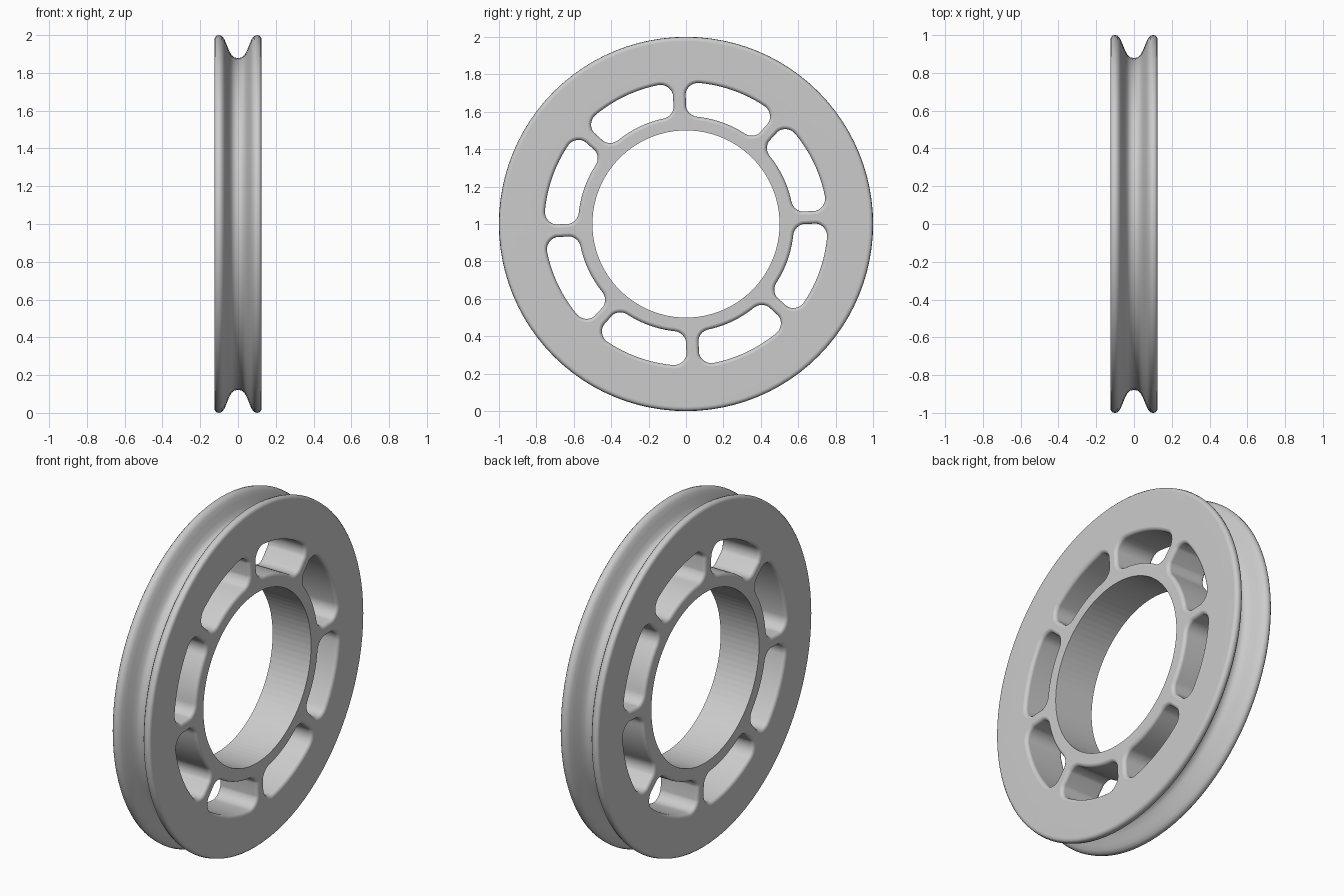
import bpy, bmesh
from math import sin, cos, asin, pi, radians, hypot
from mathutils import Matrix, Vector

if "Cube" in bpy.data.objects:
    bpy.data.objects.remove(bpy.data.objects["Cube"])

HALF = 0.125       # half of the wheel's width
BORE = 0.5
SLOTS = 8
SPOKE_TURN = radians(3)
SPOKE_HALF = 0.0325
CORNER = 0.068     # corner radius of a slot
FILLET = 0.02      # rounding where a slot meets the flat faces
R_IN, R_OUT = 0.576, 0.757


def make_object(name, bm):
    bmesh.ops.recalc_face_normals(bm, faces=bm.faces[:])
    mesh = bpy.data.meshes.new(name)
    bm.to_mesh(mesh)
    bm.free()
    obj = bpy.data.objects.new(name, mesh)
    bpy.context.collection.objects.link(obj)
    return obj


def bridge(bm, rings):
    for a, b in zip(rings, rings[1:]):
        for i in range(len(a)):
            j = (i + 1) % len(a)
            bm.faces.new((a[i], a[j], b[j], b[i]))


# Grooved wheel: closed cross-section (x, radius) turned around the x axis
half_groove = [(0.02, 0.882), (0.035, 0.895), (0.048, 0.92), (0.062, 0.955),
               (0.073, 0.98), (0.085, 0.995), (0.1, 1.0), (0.114, 0.997),
               (0.122, 0.989), (HALF, 0.976)]
right = half_groove + [(HALF, BORE)]
profile = [(0, 0.878)] + right + [(-x, r) for x, r in reversed(right)]

bm = bmesh.new()
segments = 96
rings = []
for k in range(segments):
    a = 2 * pi * k / segments
    rings.append([bm.verts.new((x, r * cos(a), r * sin(a))) for x, r in profile])
bridge(bm, rings + rings[:1])
wheel = make_object("pulley_wheel", bm)


# Slot outline: core points with outward normals, so it can be offset freely
def slot_outline():
    lo, hi = R_IN + CORNER, R_OUT - CORNER
    first, last = SPOKE_TURN, SPOKE_TURN + 2 * pi / SLOTS
    clear = SPOKE_HALF + CORNER
    trim_lo, trim_hi = asin(clear / lo), asin(clear / hi)
    pts = []

    def arc(radius, a0, a1, sign, steps=12):
        for i in range(steps + 1):
            a = a0 + (a1 - a0) * i / steps
            d = Vector((cos(a), sin(a)))
            pts.append((d * radius, d * sign))

    def fan(radius, at, n0, n1, steps=8):
        centre = Vector((cos(at), sin(at))) * radius
        for i in range(1, steps):
            n = n0 + (n1 - n0) * i / steps
            pts.append((centre, Vector((cos(n), sin(n)))))

    arc(hi, first + trim_hi, last - trim_hi, 1)
    fan(hi, last - trim_hi, last - trim_hi, last + pi / 2)
    fan(lo, last - trim_lo, last + pi / 2, last - trim_lo + pi)
    arc(lo, last - trim_lo, first + trim_lo, -1)
    fan(lo, first + trim_lo, first + trim_lo - pi, first - pi / 2)
    fan(hi, first + trim_hi, first - pi / 2, first + trim_hi)
    return pts


# Depth sections of the cutter: straight wall, quarter-round flare, overshoot
sections = []
for i in range(6):
    t = radians(16 * i)
    sections.append((HALF - FILLET + FILLET * sin(t), FILLET * (1 - cos(t))))
sections += [(HALF + 0.0006, FILLET + 0.001), (HALF + 0.02, FILLET + 0.001)]
sections = [(-x, d) for x, d in reversed(sections)] + sections

outline = slot_outline()
bm = bmesh.new()
for k in range(SLOTS):
    turn = Matrix.Rotation(2 * pi * k / SLOTS, 3, 'X')
    rings = []
    for x, d in sections:
        ring = []
        for p, n in outline:
            q = p + n * (CORNER + d)
            ring.append(bm.verts.new(turn @ Vector((x, q.x, q.y))))
        rings.append(ring)
    bridge(bm, rings)
    bm.faces.new(rings[0])
    bm.faces.new(rings[-1])
cutter = make_object("slot_cutter", bm)
cutter.hide_render = True

# Cut the slots, then drop the cutter
cut = wheel.modifiers.new("slots", 'BOOLEAN')
cut.operation = 'DIFFERENCE'
cut.solver = 'EXACT'
cut.object = cutter
bpy.ops.object.select_all(action='DESELECT')
wheel.select_set(True)
bpy.context.view_layer.objects.active = wheel
bpy.ops.object.modifier_apply(modifier=cut.name)
bpy.data.objects.remove(cutter)

# Smooth shading, with a faceted bore and clean flat sides
bpy.ops.object.shade_smooth_by_angle(angle=radians(35))
for face in wheel.data.polygons:
    c = face.center
    if hypot(c.y, c.z) < BORE + 0.002 and abs(face.normal.x) < 0.1:
        face.use_smooth = False
weighted = wheel.modifiers.new("flat_side_normals", 'WEIGHTED_NORMAL')
weighted.keep_sharp = True

# Stand the wheel on the ground
wheel.location.z = 1.0
